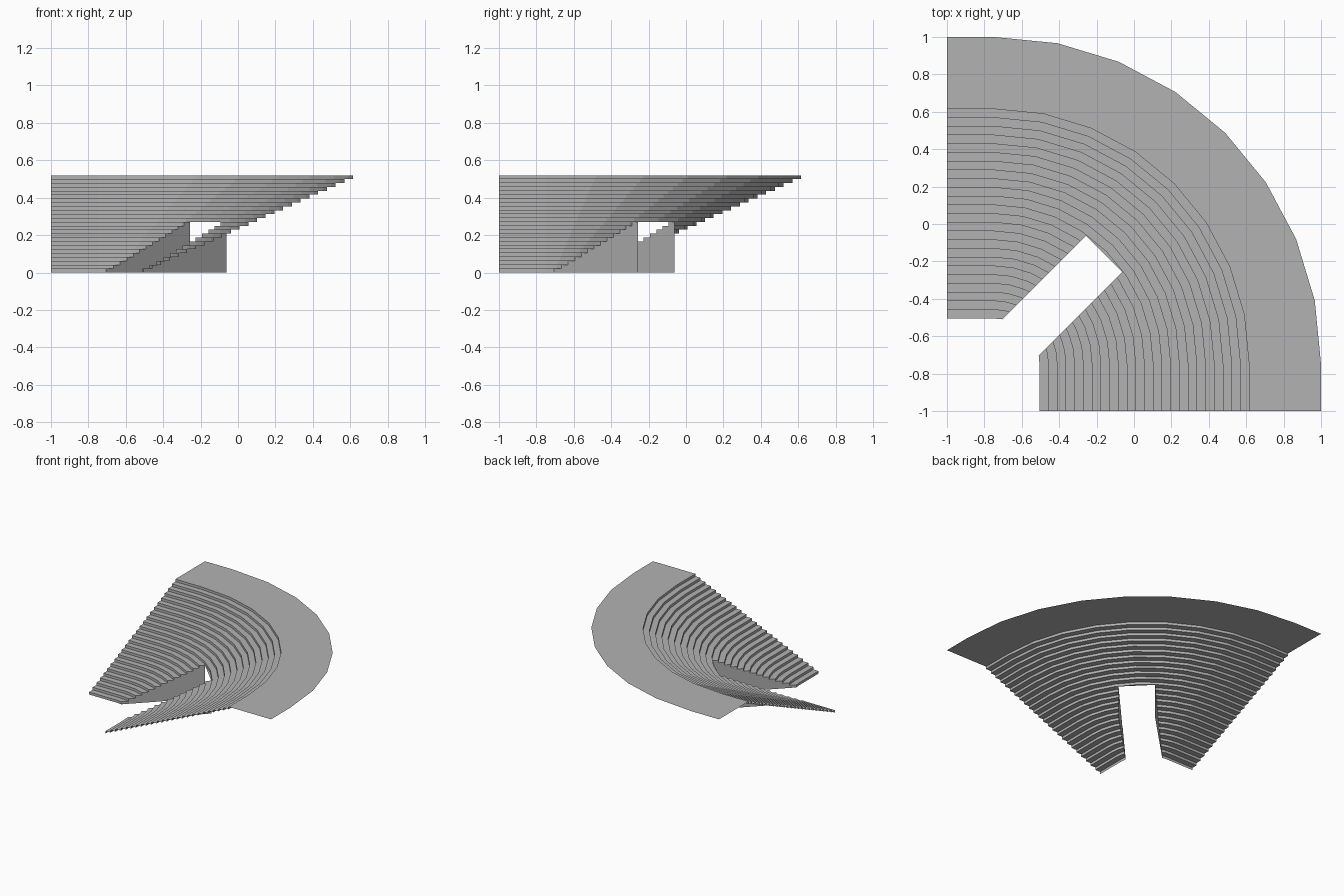
import bpy, bmesh, math
from mathutils import Vector

cube = bpy.data.objects.get("Cube")
if cube:
    bpy.data.objects.remove(cube, do_unlink=True)

CENTRE = -0.75                     # centre of the corner curve, in x and y
R_IN, R_TOP, R_OUT = 0.245, 1.365, 1.75
HEIGHT, TREADS, SEGMENTS = 0.52, 24, 8
HALF_GAP, GAP_END = 0.195, -0.32   # entrance: |x - y| < HALF_GAP, x + y < GAP_END

grey = bpy.data.materials.new("concrete_grey")
grey.use_nodes = True
colour = (0.45, 0.45, 0.45, 1)
grey.diffuse_color = colour
grey.node_tree.nodes["Principled BSDF"].inputs["Base Color"].default_value = colour


def add_object(name, bm):
    mesh = bpy.data.meshes.new(name)
    bm.to_mesh(mesh)
    bm.free()
    mesh.materials.append(grey)
    obj = bpy.data.objects.new(name, mesh)
    bpy.context.collection.objects.link(obj)
    return obj


def row(radius):
    """Straight run, faceted quarter turn, straight run."""
    edge = CENTRE + radius
    angles = [math.pi / 2 * i / SEGMENTS for i in range(SEGMENTS + 1)]
    turn = [(CENTRE + radius * math.sin(a), CENTRE + radius * math.cos(a)) for a in angles]
    return [(-1, edge)] + turn + [(edge, -1)]


def sweep(profile):
    """Sheet through a row of points for each (radius, height) of the profile."""
    bm = bmesh.new()
    rows = [[bm.verts.new((x, y, z)) for x, y in row(r)] for r, z in profile]
    for low, high in zip(rows, rows[1:]):
        for i in range(len(low) - 1):
            bm.faces.new((low[i], low[i + 1], high[i + 1], high[i]))
    return bm


def cut(bm, faces, point, normal):
    geom = set(faces)
    for f in faces:
        geom.update(f.edges)
        geom.update(f.verts)
    bmesh.ops.bisect_plane(bm, geom=list(geom), dist=1e-5, plane_co=point, plane_no=normal)


def in_band(f):
    c = f.calc_center_median()
    return abs(c.x - c.y) < HALF_GAP


# Stepped seating: a riser, then a tread, ending in the riser under the deck
rise, run = HEIGHT / (TREADS + 1), (R_TOP - R_IN) / TREADS
profile = [(R_IN, 0)]
for i in range(TREADS + 1):
    profile.append((R_IN + i * run, (i + 1) * rise))
    if i < TREADS:
        profile.append((R_IN + (i + 1) * run, (i + 1) * rise))
seating = sweep(profile)

# Entrance gap cut through the lower rows
for side in (-1, 1):
    near = [f for f in seating.faces
            if sum(f.calc_center_median().xy) < GAP_END + 0.25]
    cut(seating, near, (side * HALF_GAP, 0, 0), (1, -1, 0))
cut(seating, [f for f in seating.faces if in_band(f)], (GAP_END, 0, 0), (1, 1, 0))
gap = [f for f in seating.faces
       if in_band(f) and sum(f.calc_center_median().xy) < GAP_END]
bmesh.ops.delete(seating, geom=gap, context='FACES')

# Entrance side walls, dropped from the cut treads to the ground
walls = bmesh.new()
for e in seating.edges:
    a, b = (v.co for v in e.verts)
    on_cut = all(abs(abs(p.x - p.y) - HALF_GAP) < 1e-4 and p.x + p.y < GAP_END + 1e-4
                 for p in (a, b))
    if e.is_boundary and on_cut and abs(a.z - b.z) < 1e-5:
        corners = [a, b, Vector((b.x, b.y, 0)), Vector((a.x, a.y, 0))]
        face = walls.faces.new([walls.verts.new(p) for p in corners])
        face.normal_update()
        inward = Vector((1, -1, 0)) * (1 if a.x < a.y else -1)
        if face.normal.dot(inward) < 0:
            face.normal_flip()
bmesh.ops.remove_doubles(walls, verts=walls.verts, dist=1e-5)

add_object("stepped_seating", seating)
add_object("entrance_walls", walls)

# Flat deck around the top
add_object("upper_deck", sweep([(R_TOP, HEIGHT), (R_OUT, HEIGHT)]))
